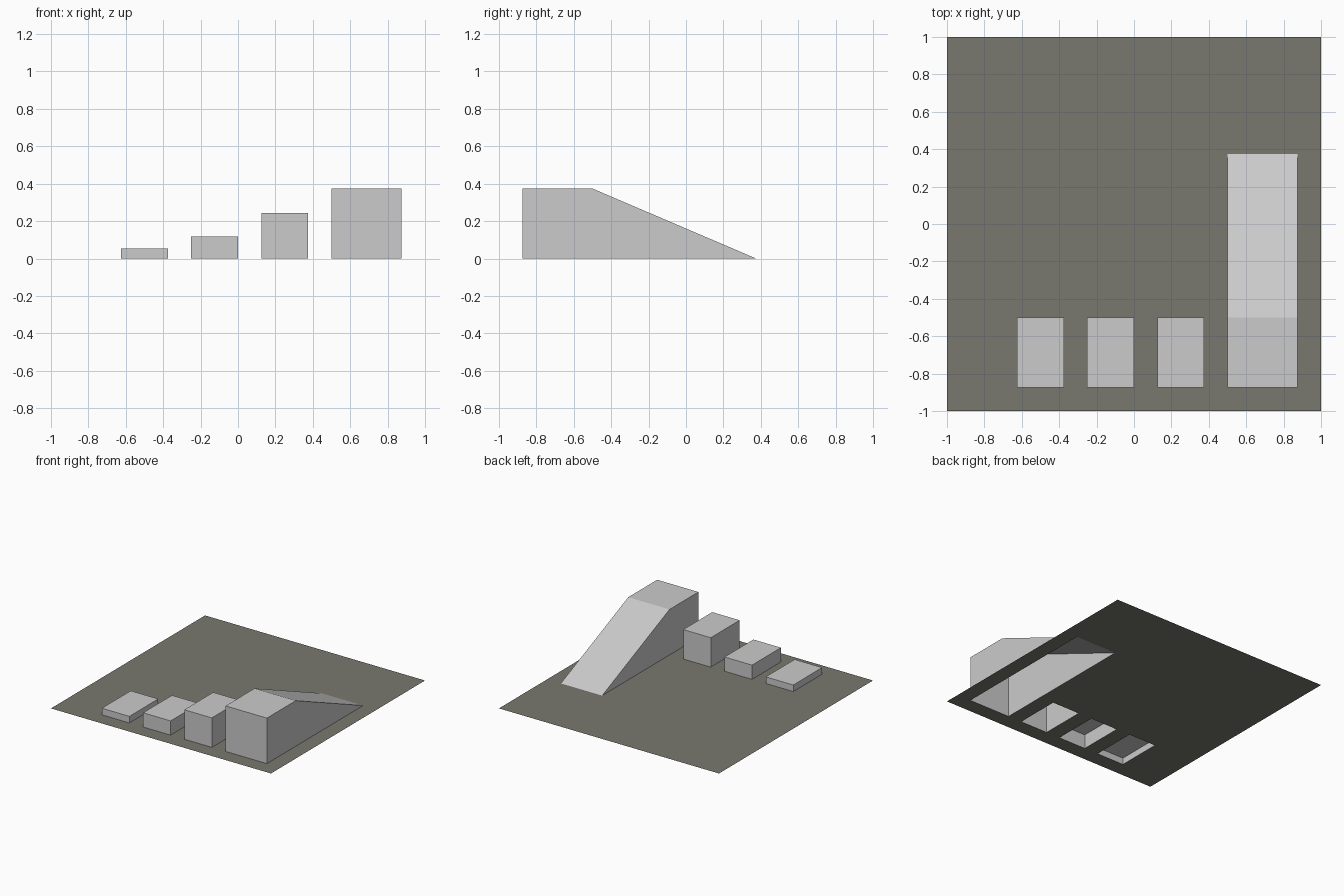
import bpy, bmesh

if "Cube" in bpy.data.objects:
    bpy.data.objects.remove(bpy.data.objects["Cube"])

FRONT, BACK, RAMP_END = -0.875, -0.5, 0.375
# name, x range, height, and where the top meets the ground at the back
PARTS = [
    ("low_block", -0.625, -0.375, 0.054, BACK),
    ("middle_block", -0.25, 0.0, 0.117, BACK),
    ("tall_block", 0.125, 0.375, 0.242, BACK),
    ("ramp", 0.5, 0.875, 0.374, RAMP_END),
]


def finish(bm, name):
    bmesh.ops.remove_doubles(bm, verts=bm.verts, dist=1e-5)
    mesh = bpy.data.meshes.new(name)
    bm.to_mesh(mesh)
    bm.free()
    obj = bpy.data.objects.new(name, mesh)
    bpy.context.collection.objects.link(obj)
    return obj


# Bottomless solids: side profile (y, z) swept along x, open underneath
def open_solid(name, x0, x1, height, end):
    bm = bmesh.new()
    profile = [(FRONT, 0), (FRONT, height), (BACK, height), (end, 0)]
    left = [bm.verts.new((x0, y, z)) for y, z in profile]
    right = [bm.verts.new((x1, y, z)) for y, z in profile]
    bm.faces.new(left[::-1])
    bm.faces.new(right)
    for i in range(3):
        bm.faces.new((left[i], left[i + 1], right[i + 1], right[i]))
    bmesh.ops.recalc_face_normals(bm, faces=bm.faces)
    # Face outwards: the front wall must look towards -y
    bm.faces.ensure_lookup_table()
    if bm.faces[2].normal.y > 0:
        bmesh.ops.reverse_faces(bm, faces=bm.faces)
    return finish(bm, name)


for part in PARTS:
    open_solid(*part)

# Ground sheet with an opening under every solid
bm = bmesh.new()
xs = [-1] + [x for p in PARTS for x in p[1:3]] + [1]
ys = [-1, FRONT, BACK, RAMP_END, 1]
for x0, x1 in zip(xs, xs[1:]):
    for y0, y1 in zip(ys, ys[1:]):
        if any(p[1] <= x0 < p[2] and FRONT <= y0 < p[4] for p in PARTS):
            continue
        bm.faces.new([bm.verts.new((x, y, 0)) for x, y in
                      ((x0, y0), (x1, y0), (x1, y1), (x0, y1))])
ground = finish(bm, "ground_sheet")
mat = bpy.data.materials.new("dark_olive")
mat.diffuse_color = (0.19, 0.19, 0.16, 1)
mat.use_nodes = True
mat.node_tree.nodes["Principled BSDF"].inputs["Base Color"].default_value = mat.diffuse_color
ground.data.materials.append(mat)
